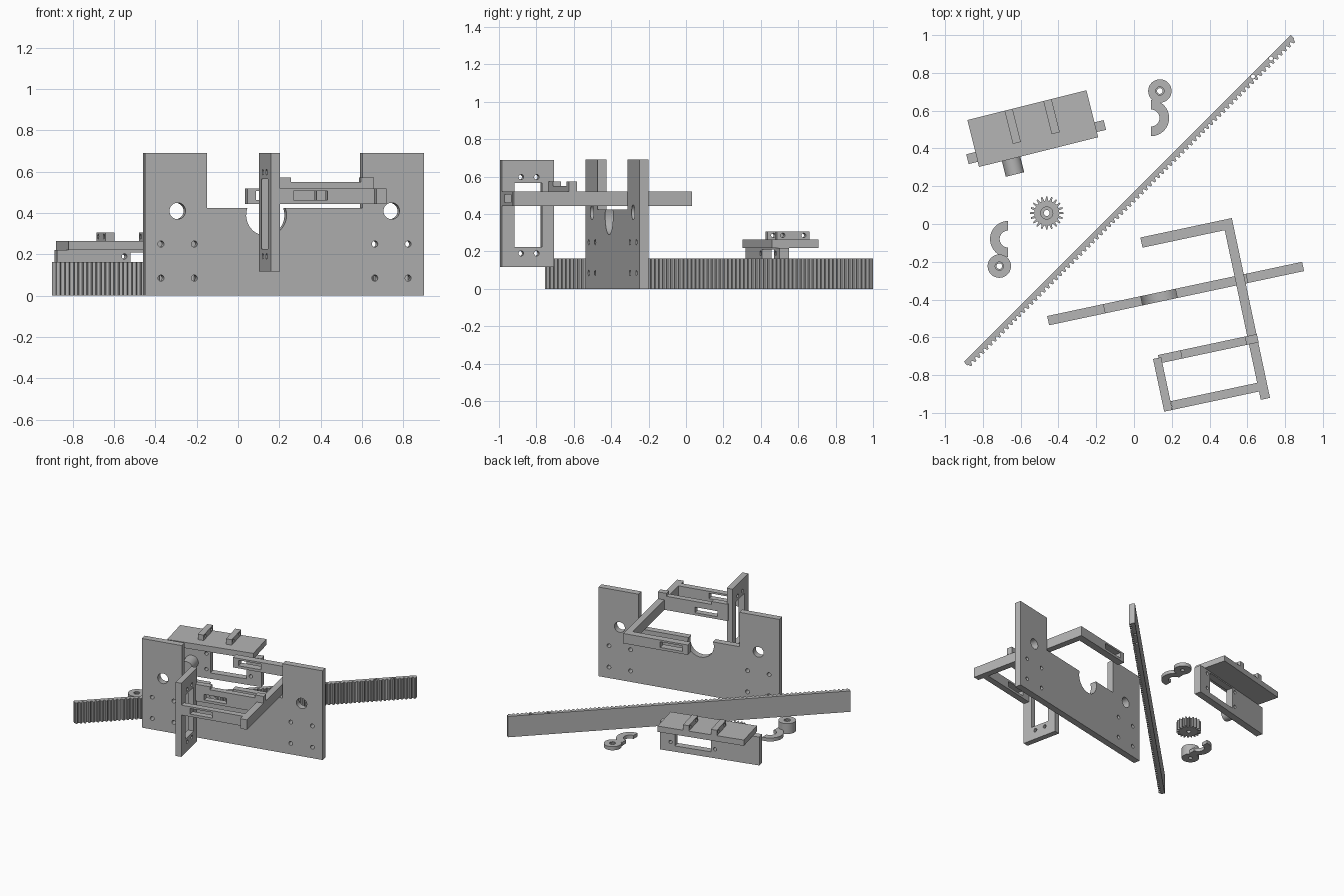
import bpy, bmesh, math
from mathutils import Matrix

if "Cube" in bpy.data.objects:
    bpy.data.objects.remove(bpy.data.objects["Cube"])

grey = bpy.data.materials.new("plain grey")
grey.diffuse_color = (0.46, 0.46, 0.46, 1)
grey.use_nodes = True
grey.node_tree.nodes["Principled BSDF"].inputs["Base Color"].default_value = grey.diffuse_color


def rot(deg, axis):
    return Matrix.Rotation(math.radians(deg), 4, axis)


def rect(x0, x1, y0, y1):
    return [(x0, y0), (x1, y0), (x1, y1), (x0, y1)]


def arc(cx, cy, r, a0=0, a1=360, n=32):
    """Points on an arc; a full circle leaves out the repeated end."""
    last = n if a1 - a0 == 360 else n + 1
    return [(cx + r * math.cos(math.radians(a0 + (a1 - a0) * i / n)),
             cy + r * math.sin(math.radians(a0 + (a1 - a0) * i / n))) for i in range(last)]


def solid(name, loops, lo, hi, frame):
    """Extrude an outline (first loop) with holes (other loops) from lo to hi."""
    cu = bpy.data.curves.new(name, 'CURVE')
    cu.dimensions = '2D'
    cu.fill_mode = 'BOTH'
    cu.extrude = (hi - lo) / 2
    for loop in loops:
        sp = cu.splines.new('POLY')
        sp.points.add(len(loop) - 1)
        for p, (x, y) in zip(sp.points, loop):
            p.co = (x, y, 0, 1)
        sp.use_cyclic_u = True
    tmp = bpy.data.objects.new(name + "_curve", cu)
    bpy.context.collection.objects.link(tmp)
    dg = bpy.context.evaluated_depsgraph_get()
    me = bpy.data.meshes.new_from_object(tmp.evaluated_get(dg))
    bpy.data.objects.remove(tmp)
    bm = bmesh.new()
    bm.from_mesh(me)
    bmesh.ops.remove_doubles(bm, verts=bm.verts, dist=1e-5)
    bmesh.ops.transform(bm, verts=bm.verts,
                        matrix=frame @ Matrix.Translation((0, 0, (lo + hi) / 2)))
    bmesh.ops.recalc_face_normals(bm, faces=bm.faces)
    bm.to_mesh(me)
    bm.free()
    me.materials.clear()
    me.materials.append(grey)
    ob = bpy.data.objects.new(name, me)
    bpy.context.collection.objects.link(ob)
    return ob


def frames(base):
    """Flat, lengthwise-upright and crosswise-upright drawing planes."""
    up = rot(90, 'X')
    return base, base @ up, base @ rot(90, 'Z') @ up


# --- main upright plate with two towers, a round notch and bolt holes
flat, along, across = frames(rot(12, 'Z'))
mid = 0.139
outline = ([(mid - 0.69, 0), (mid + 0.69, 0), (mid + 0.69, 0.692), (mid + 0.385, 0.692),
            (mid + 0.385, 0.425)]
           + arc(0.049, 0.39, 0.1, 380.5, 159.5, 28)
           + [(mid - 0.385, 0.425), (mid - 0.385, 0.692), (mid - 0.69, 0.692)])
holes = []
for s in (-1, 1):
    holes.append(arc(mid + s * 0.53, 0.41, 0.04))
    for u in (0.447, 0.612):
        for z in (0.085, 0.25):
            holes.append(arc(mid + s * u, z, 0.015, n=16))
solid("main_plate", [outline] + holes, 0.381, 0.431, along)

# --- arm frame passing over the plate
slot = rect(0.06, 0.23, 0.463, 0.506)
solid("long_beam", [rect(0.463, 0.513, -1.05, -0.077)], 0.443, 0.52, flat)
solid("rear_arm", [rect(0.018, 0.463, 0.443, 0.52), slot], 0.077, 0.132, along)
solid("front_arm", [rect(-0.005, 0.463, 0.443, 0.52), slot], 0.958, 1.005, along)
stepped = [(-0.02, 0.443), (0.463, 0.443), (0.463, 0.52), (0.515, 0.52), (0.515, 0.573),
           (0.45, 0.573), (0.45, 0.55), (0.103, 0.55), (0.103, 0.573), (-0.02, 0.573)]
solid("middle_arm", [stepped, slot], 0.705, 0.75, along)

# --- tall end plate with a window and four screw holes
screws = [arc(v, z, 0.014, n=16) for v in (-0.9, -0.815) for z in (0.19, 0.598)]
solid("end_plate", [rect(-1.005, -0.72, 0.118, 0.69), rect(-0.935, -0.785, 0.225, 0.565)]
      + screws, -0.05, -0.006, across)

# --- toothed rack with two pin holes
flat, along, across = frames(rot(45, 'Z'))
u0, u1, count = -1.153, 1.294, 80
pitch = (u1 - u0) / count
root, tip, back = 0.094, 0.078, 0.12
teeth = [(u0, back), (u0, root)]
for i in range(count):
    a = u0 + i * pitch
    teeth += [(a + 0.15 * pitch, root), (a + 0.35 * pitch, tip),
              (a + 0.65 * pitch, tip), (a + 0.85 * pitch, root)]
teeth += [(u1, root), (u1, back)]
solid("rack", [teeth, arc(0.998, 0.107, 0.011, n=16), arc(1.132, 0.107, 0.011, n=16)],
      0, 0.162, flat)

# --- pinion gear with a recessed hub
place = Matrix.Translation((-0.462, 0.058, 0))
n, cog = 20, []
for i in range(n):
    for f, r in ((-0.32, 0.066), (-0.14, 0.088), (0.14, 0.088), (0.32, 0.066)):
        a = 2 * math.pi * (i + f) / n
        cog.append((r * math.cos(a), r * math.sin(a)))
solid("gear", [cog, arc(0, 0, 0.032)], 0, 0.075, place)
solid("gear_hub", [arc(0, 0, 0.032), arc(0, 0, 0.016, n=20)], 0, 0.065, place)

# --- two hooked levers, one turned half round with a tall boss
for name, x, y, turn, boss in (("low_lever", 0.09, 0.561, 0, 0.028),
                               ("tall_lever", -0.666, -0.08, 180, 0.08)):
    place = Matrix.Translation((x, y, 0)) @ rot(turn, 'Z')
    solid(name + "_hook", [arc(0, 0, 0.096, -90, 90) + arc(0, 0, 0.045, 90, -90)],
          0, 0.027, place)
    solid(name + "_ring", [arc(0.047, 0.143, 0.062), arc(0.047, 0.143, 0.022, n=24)],
          0, boss, place)
    solid(name + "_bore", [arc(0.047, 0.143, 0.022, n=24), arc(0.047, 0.143, 0.015, n=24)],
          0, boss - 0.008, place)

# --- motor bracket: windowed wall, top slab, drilled rails and shaft
flat, along, across = frames(Matrix.Translation((-0.536, 0.505, 0)) @ rot(14, 'Z'))
screws = [arc(p, z, 0.013, n=16) for p in (-0.04, 0.295) for z in (0.07, 0.19)]
solid("bracket_wall", [rect(-0.375, 0.375, 0, 0.22), rect(-0.01, 0.262, 0.045, 0.21)]
      + screws, 0.047, 0.1, along)
solid("bracket_slab", [rect(-0.325, 0.325, -0.128, 0.128)], 0.22, 0.265, flat)
for side, p in (("left", -0.1), ("right", 0.112)):
    solid(side + "_rail", [rect(-0.053, 0.128, 0.265, 0.307),
                           arc(-0.02, 0.286, 0.012, n=16), arc(0.095, 0.286, 0.012, n=16)],
          p - 0.022, p + 0.022, across)
solid("bracket_shaft", [arc(-0.15, 0.11, 0.05)], 0.1, 0.213, along)

# --- smooth the round walls, keep the edges sharp
for ob in bpy.context.collection.objects:
    ob.select_set(True)
    bpy.context.view_layer.objects.active = ob
bpy.ops.object.shade_smooth_by_angle(angle=math.radians(30))
